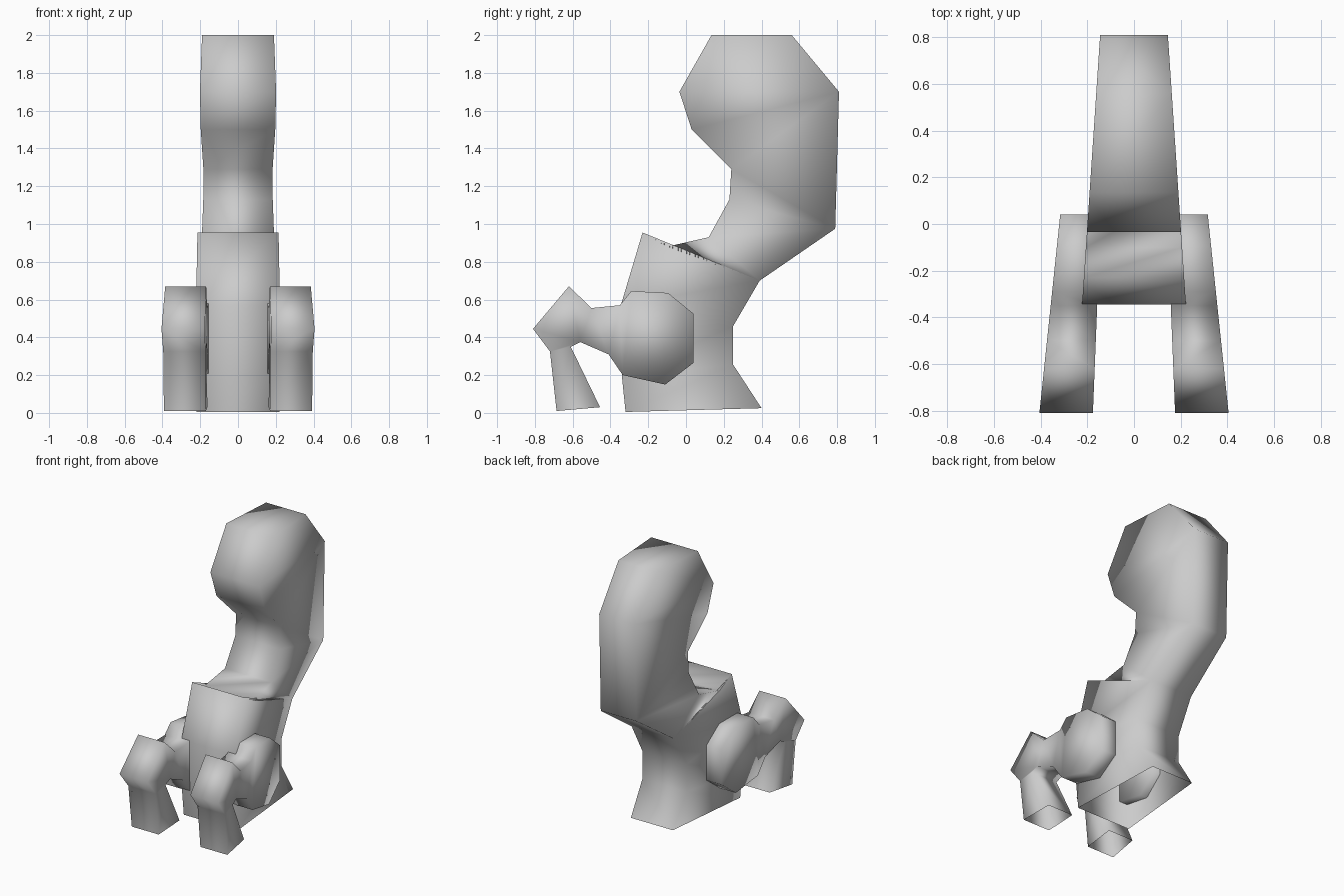
import bpy
import bmesh

cube = bpy.data.objects.get("Cube")
if cube:
    bpy.data.objects.remove(cube, do_unlink=True)

grey = bpy.data.materials.new("plain grey")
grey.use_nodes = True
COLOUR = (0.6, 0.6, 0.6, 1)
grey.diffuse_color = COLOUR
grey.node_tree.nodes["Principled BSDF"].inputs["Base Color"].default_value = COLOUR


def tapered_slab(name, rungs, low_x, high_x):
    """Slab from side-profile rungs (front point, rear point), each (y, z).
    low_x and high_x give the two side planes as functions of y.
    The foot is left open, the far end is closed."""
    bm = bmesh.new()
    cache = {}

    def vert(point, side):
        key = (point, side)
        if key not in cache:
            y, z = point
            cache[key] = bm.verts.new((side(y), y, z))
        return cache[key]

    def face(*corners):
        corners = list(dict.fromkeys(corners))
        if len(corners) > 2:
            bm.faces.new(corners)

    for (f0, r0), (f1, r1) in zip(rungs, rungs[1:]):
        for side in (low_x, high_x):
            face(*(vert(p, side) for p in (f0, r0, r1, f1)))
        for a, b in ((f0, f1), (r0, r1)):
            if a != b:
                face(vert(a, low_x), vert(b, low_x), vert(b, high_x), vert(a, high_x))
    f, r = rungs[-1]
    face(vert(f, low_x), vert(r, low_x), vert(r, high_x), vert(f, high_x))

    bmesh.ops.recalc_face_normals(bm, faces=bm.faces)
    for poly in bm.faces:
        poly.smooth = True
    mesh = bpy.data.meshes.new(name)
    bm.to_mesh(mesh)
    bm.free()
    mesh.materials.append(grey)
    obj = bpy.data.objects.new(name, mesh)
    bpy.context.collection.objects.link(obj)
    return obj


# Body: flared base, chest ledge, bent neck and large rounded head
def body_half(y):
    return 0.145 + 0.067 * (0.81 - y)


body_rungs = [
    ((-0.32, 0.005), (0.40, 0.025)),
    ((-0.34, 0.20), (0.25, 0.255)),
    ((-0.345, 0.57), (0.25, 0.46)),
    ((-0.23, 0.955), (0.39, 0.70)),
    ((-0.10, 0.88), (0.39, 0.70)),
    ((0.12, 0.93), (0.39, 0.70)),
    ((0.23, 1.13), (0.79, 0.975)),
    ((0.24, 1.29), (0.79, 0.975)),
    ((0.03, 1.50), (0.81, 1.70)),
    ((-0.035, 1.70), (0.81, 1.70)),
    ((0.135, 2.0), (0.56, 2.0)),
]
tapered_slab("body", body_rungs, lambda y: -body_half(y), body_half)

# Forelegs: open foot, bent knee, short link and round shoulder
leg_rungs = [
    ((-0.685, 0.01), (-0.455, 0.03)),
    ((-0.72, 0.325), (-0.61, 0.35)),
    ((-0.81, 0.445), (-0.56, 0.375)),
    ((-0.62, 0.67), (-0.56, 0.375)),
    ((-0.50, 0.555), (-0.56, 0.375)),
    ((-0.35, 0.57), (-0.41, 0.31)),
    ((-0.29, 0.645), (-0.335, 0.20)),
    ((-0.095, 0.635), (-0.11, 0.15)),
    ((0.04, 0.525), (0.04, 0.265)),
]
for side_name, s in (("left", 1), ("right", -1)):
    tapered_slab(
        side_name + "_foreleg", leg_rungs,
        lambda y: s * (0.142 + 0.04 * (0.04 - y)),
        lambda y: s * (0.316 + 0.105 * (0.04 - y)),
    )
